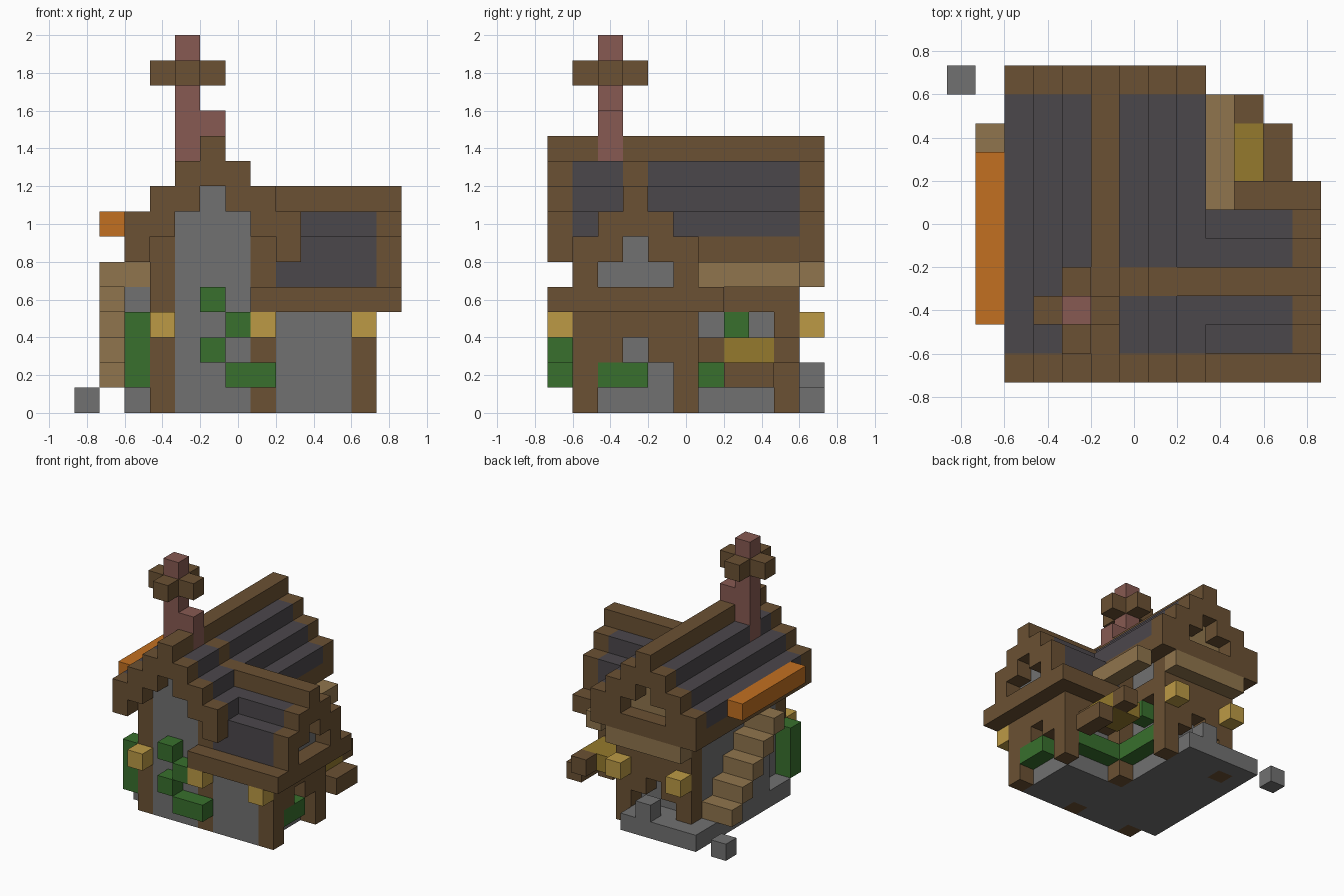
import bpy
import bmesh
from mathutils import Vector

cube = bpy.data.objects.get("Cube")
if cube:
    bpy.data.objects.remove(cube)

S = 2 / 15                                  # edge length of one block
ORIGIN = Vector((-6.5 * S, -5.5 * S, 0))


def linear(c):
    return c / 12.92 if c <= 0.04045 else ((c + 0.055) / 1.055) ** 2.4


PALETTE = {
    "timber_brown": "6B5133", "stone_grey": "717171", "slate_dark": "4B474B",
    "leaf_green": "38702D", "lantern_yellow": "BC9A45", "plank_tan": "90754D",
    "clay_orange": "C27021", "brick_red": "875A52", "straw_olive": "957A2D",
}
MATS = {}
for name, code in PALETTE.items():
    rgba = [linear(v / 255) for v in bytes.fromhex(code)] + [1]
    m = bpy.data.materials.new(name)
    m.use_nodes = True
    m.diffuse_color = rgba
    bsdf = m.node_tree.nodes["Principled BSDF"]
    bsdf.inputs["Base Color"].default_value = rgba
    bsdf.inputs["Roughness"].default_value = 0.9
    MATS[name] = m

cells = {}                                  # block position -> (part, material)


def fill(part, mat, xs, ys, zs):
    """Fill an inclusive range of blocks; later parts replace earlier ones."""
    rng = [(v, v) if isinstance(v, int) else v for v in (xs, ys, zs)]
    for i in range(rng[0][0], rng[0][1] + 1):
        for j in range(rng[1][0], rng[1][1] + 1):
            for k in range(rng[2][0], rng[2][1] + 1):
                cells[i, j, k] = (part, mat)


BROWN, GREY, SLATE, GREEN = "timber_brown", "stone_grey", "slate_dark", "leaf_green"
TAN, BRICK, YELLOW = "plank_tan", "brick_red", "lantern_yellow"

# Stone walls of the main house and the wing
fill("main_walls", GREY, (3, 6), (1, 8), (0, 6))
fill("main_walls", GREY, (4, 6), (1, 8), 7)
fill("main_walls", GREY, 5, (1, 8), 8)
fill("wing_walls", GREY, (7, 10), (1, 4), (0, 6))
fill("wing_gable", GREY, 11, (2, 4), 5)
fill("wing_gable", GREY, 11, 3, 6)

# Back gable infill and planks
fill("back_gable", TAN, (4, 6), 9, (5, 7))
fill("back_gable", TAN, 5, 9, 8)
fill("back_planks", TAN, (3, 7), 10, 5)

# Timber posts and beams
for x, y in ((3, 1), (7, 1), (3, 9), (7, 9), (7, 5)):
    fill("house_posts", BROWN, x, y, (0, 6))
for y in (1, 5):
    fill("wing_posts", BROWN, 11, y, (0, 5))
fill("side_beam", BROWN, 7, (6, 9), 4)
fill("wing_back_beam", BROWN, (8, 11), 5, (3, 4))

# Timber arches in front of the recessed walls
fill("wing_arch", BROWN, 11, (2, 4), (3, 4))
for y in (2, 4):
    fill("wing_arch", BROWN, 11, y, 2)
fill("back_arch", BROWN, (4, 6), 9, (3, 4))
for x in (4, 6):
    fill("back_arch", BROWN, x, 9, 2)

# Stone footing and back step
fill("footing", GREY, 2, (3, 10), 0)
fill("footing", GREY, (2, 6), 10, 0)
fill("footing", GREY, (4, 6), 9, 0)
fill("footing", GREY, 5, 10, 1)
fill("loose_stone", GREY, 0, 10, 0)

# Stepped main roof, with timber ridge, verges and eaves
for x in range(2, 9):
    top = 10 - abs(x - 5)
    fill("main_roof", SLATE, x, (1, 9), (top - 1, top))
    for y in (0, 10):
        fill("main_verge", BROWN, x, y, (top - 1, top))
for y in (0, 10):
    del cells[5, y, 9]
    fill("main_verge", BROWN, 5, y, 9)
fill("main_ridge", BROWN, 5, (0, 10), 10)
for x in (2, 8):
    fill("main_eaves", BROWN, x, (0, 10), 6)
fill("back_tie", BROWN, (3, 7), 10, 6)

# Stepped wing roof
for y in range(1, 6):
    top = 8 - abs(y - 3)
    fill("wing_roof", SLATE, (8, 11), y, (top - 1, top))
    fill("wing_verge", BROWN, 12, y, (top - 1, top))
fill("wing_ridge", BROWN, (7, 12), 3, 8)
fill("wing_ridge", BROWN, 6, 3, 9)
fill("wing_front_eave", BROWN, (7, 12), 0, 4)
fill("wing_back_eave", BROWN, (8, 12), 6, 4)
fill("wing_end_beam", BROWN, 12, (0, 6), 4)
fill("side_shelf", TAN, 9, (6, 9), 5)

# Chimney with a timber collar
fill("chimney", BRICK, 4, 2, (9, 14))
fill("chimney", BRICK, 5, 2, (10, 11))
for x, y in ((3, 2), (5, 2), (4, 1), (4, 3)):
    fill("chimney_collar", BROWN, x, y, 13)

# Outside stair with stone below, and the ledge above it
for n in range(5):
    y, z = 8 - n, 1 + n
    fill("stair_base", GREY, 2, y, (0, z - 1))
    fill("stair_steps", TAN, (1, 2), y, z)
fill("stair_base", GREY, 2, (2, 3), 0)
fill("roof_ledge", "clay_orange", 1, (2, 7), 7)

# Lanterns
for x, y in ((3, 0), (7, 0), (11, 0), (3, 10), (7, 10)):
    fill("lanterns", YELLOW, x, y, 3)

# Climbing plants and window boxes
for x, z in ((5, 4), (6, 3), (5, 2), (6, 1), (7, 1)):
    fill("front_vine", GREEN, x, 0, z)
fill("corner_vine", GREEN, 2, 1, (1, 3))
fill("wing_box", GREEN, 11, (2, 3), 1)
fill("back_box", GREEN, (8, 10), 5, 1)
fill("side_box", GREEN, 7, (6, 8), 1)
fill("side_plant", GREEN, 7, 7, 3)

# Straw cart beside the wing
fill("cart_straw", "straw_olive", (9, 10), (7, 8), 2)
for y in (6, 9):
    fill("cart_frame", BROWN, 10, y, 2)
fill("cart_frame", BROWN, 11, (7, 8), 1)

# Turn every part into one mesh, keeping only the exposed block faces
parts = {}
for pos, key in cells.items():
    parts.setdefault(key, []).append(Vector(pos))

for (part, mat), blocks in parts.items():
    bm = bmesh.new()
    for p in blocks:
        for axis in range(3):
            for side in (0, 1):
                step = Vector((0, 0, 0))
                step[axis] = 2 * side - 1
                if tuple(int(v) for v in p + step) in cells:
                    continue
                u, v = Vector((0, 0, 0)), Vector((0, 0, 0))
                u[(axis + 1) % 3] = 1
                v[(axis + 2) % 3] = 1
                start = p + step * side
                loop = [start, start + u, start + u + v, start + v]
                if not side:
                    loop.reverse()
                bm.faces.new([bm.verts.new(ORIGIN + q * S) for q in loop])
    bmesh.ops.remove_doubles(bm, verts=bm.verts, dist=0.001)
    if bm.faces:
        mesh = bpy.data.meshes.new(part)
        bm.to_mesh(mesh)
        mesh.materials.append(MATS[mat])
        bpy.context.collection.objects.link(bpy.data.objects.new(part, mesh))
    bm.free()
